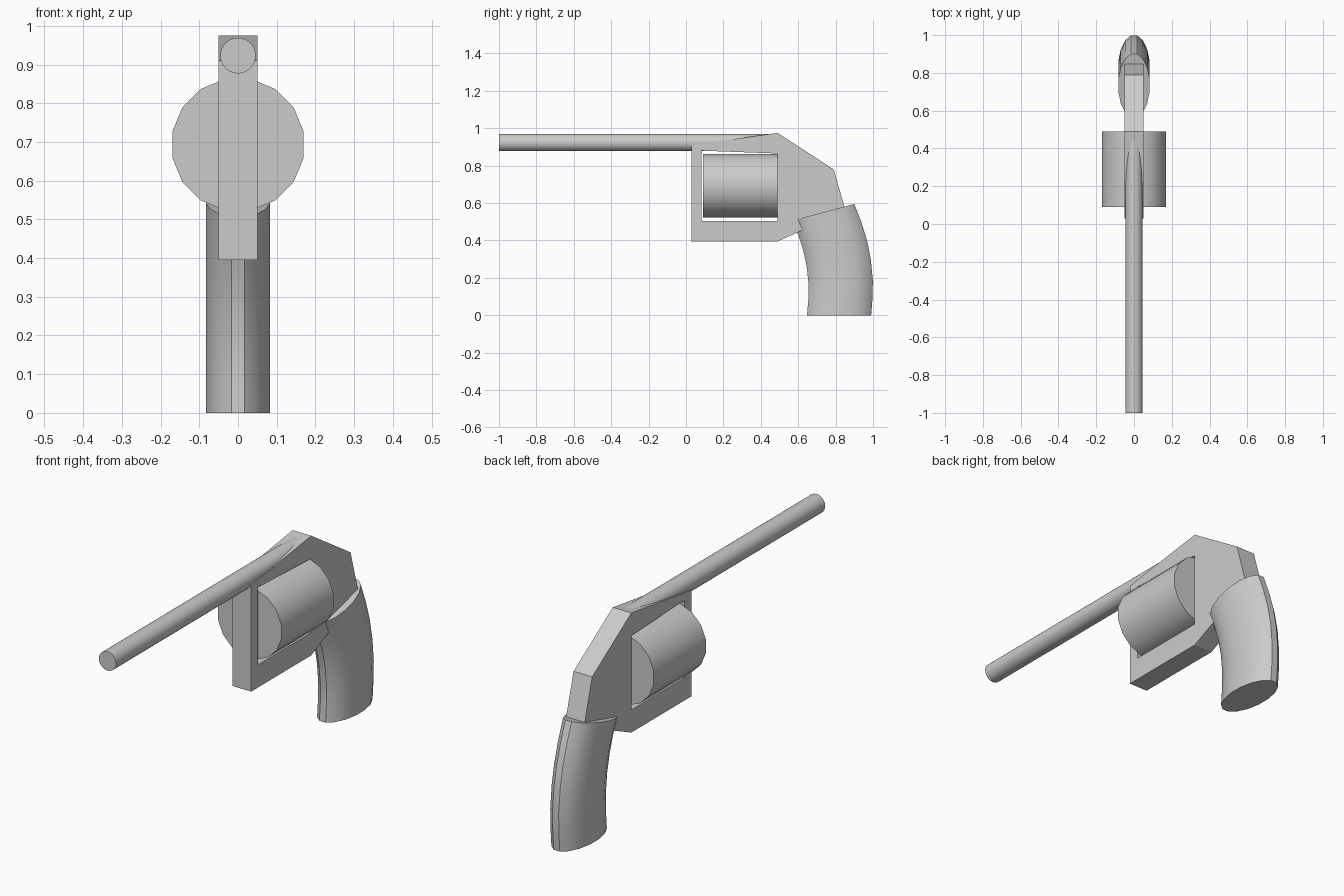
import bpy, bmesh, math

if "Cube" in bpy.data.objects:
    bpy.data.objects.remove(bpy.data.objects["Cube"])


def finish(name, bm, smooth=True):
    bmesh.ops.recalc_face_normals(bm, faces=bm.faces[:])
    mesh = bpy.data.meshes.new(name)
    bm.to_mesh(mesh)
    bm.free()
    ob = bpy.data.objects.new(name, mesh)
    bpy.context.collection.objects.link(ob)
    if smooth:
        bpy.ops.object.select_all(action='DESELECT')
        ob.select_set(True)
        bpy.context.view_layer.objects.active = ob
        bpy.ops.object.shade_smooth_by_angle(angle=math.radians(30))
    return ob


def loft(name, rings):
    """Skin a list of equal-length closed rings and cap both ends."""
    bm = bmesh.new()
    loops = [[bm.verts.new(p) for p in ring] for ring in rings]
    n = len(loops[0])
    for a, b in zip(loops, loops[1:]):
        for i in range(n):
            j = (i + 1) % n
            bm.faces.new((a[i], a[j], b[j], b[i]))
    bm.faces.new(loops[0])
    bm.faces.new(loops[-1])
    return finish(name, bm)


def angles(n):
    return [2 * math.pi * (i + 0.5) / n for i in range(n)]


def rod(name, r, z, y0, y1, n):
    return loft(name, [[(r * math.cos(a), y, z + r * math.sin(a)) for a in angles(n)]
                       for y in (y0, y1)])


# Barrel and drum, both along y
rod("barrel", 0.046, 0.923, -1.0, 0.49, 32)
rod("drum", 0.173, 0.693, 0.09, 0.49, 16)

# Frame: side profile around a window, split into two faces, then thickened
outer = [(0.03, 0.91), (0.49, 0.975), (0.79, 0.78), (0.86, 0.535),
         (0.63, 0.458), (0.49, 0.395), (0.03, 0.395)]
window = [(0.083, 0.88), (0.49, 0.865), (0.49, 0.505), (0.083, 0.505)]
bm = bmesh.new()
o = [bm.verts.new((-0.05, y, z)) for y, z in outer]
w = [bm.verts.new((-0.05, y, z)) for y, z in window]
bm.faces.new((o[0], o[1], o[2], o[3], o[4], w[2], w[1], w[0]))
bm.faces.new((o[4], o[5], o[6], o[0], w[0], w[3], w[2]))
ext = bmesh.ops.extrude_face_region(bm, geom=bm.faces[:])
bmesh.ops.translate(bm, vec=(0.1, 0, 0),
                    verts=[v for v in ext["geom"] if isinstance(v, bmesh.types.BMVert)])
finish("frame", bm, smooth=False)

# Curved grip: oval sections given by front and back points (y, z)
sections = [((0.567, 0.506), (0.900, 0.595)),
            ((0.600, 0.430), (0.937, 0.500)),
            ((0.626, 0.350), (0.968, 0.400)),
            ((0.645, 0.265), (0.988, 0.300)),
            ((0.655, 0.170), (0.999, 0.185)),
            ((0.654, 0.085), (0.997, 0.090)),
            ((0.647, 0.000), (0.990, 0.000))]
k = math.cos(math.pi / 16)
rings = []
for (fy, fz), (by, bz) in sections:
    rings.append([(0.083 / k * math.sin(a),
                   (fy + by) / 2 + (by - fy) / 2 * math.cos(a) / k,
                   (fz + bz) / 2 + (bz - fz) / 2 * math.cos(a) / k) for a in angles(16)])
loft("grip", rings)
